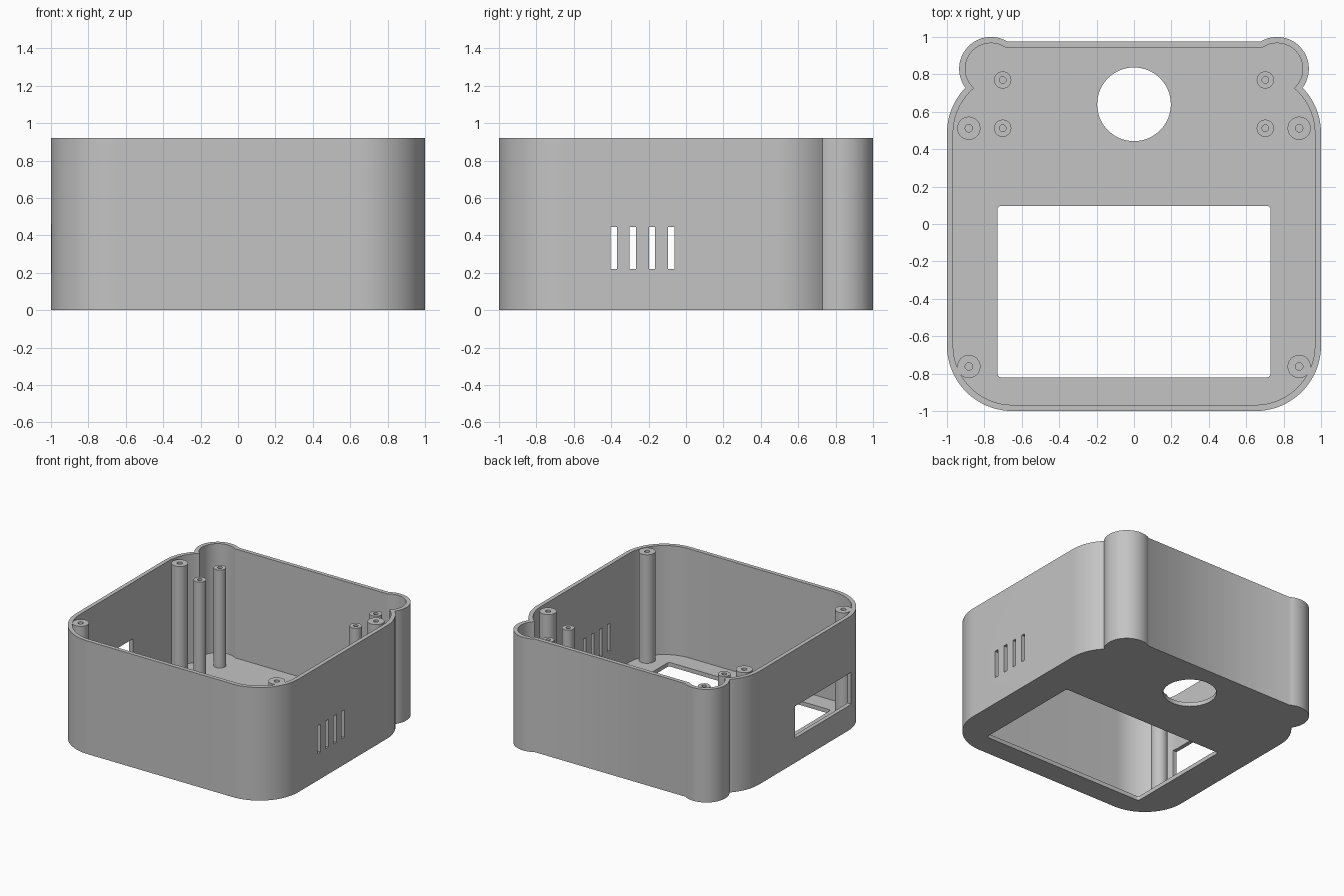
import bpy, bmesh
from math import pi, sin, cos, asin, acos, atan2, hypot

cube = bpy.data.objects.get("Cube")
if cube:
    bpy.data.objects.remove(cube, do_unlink=True)

H = 0.92      # overall height
T = 0.033     # wall and floor thickness

grey = bpy.data.materials.new("light grey plastic")
grey.use_nodes = True
grey.diffuse_color = (0.55, 0.55, 0.55, 1)
grey.node_tree.nodes["Principled BSDF"].inputs["Base Color"].default_value = (0.55, 0.55, 0.55, 1)


def make_object(name, bm):
    bmesh.ops.recalc_face_normals(bm, faces=bm.faces)
    mesh = bpy.data.meshes.new(name)
    bm.to_mesh(mesh)
    bm.free()
    mesh.materials.append(grey)
    obj = bpy.data.objects.new(name, mesh)
    bpy.context.collection.objects.link(obj)
    return obj


def activate(obj):
    bpy.ops.object.select_all(action='DESELECT')
    obj.select_set(True)
    bpy.context.view_layer.objects.active = obj


def smooth(obj):
    activate(obj)
    bpy.ops.object.shade_smooth_by_angle(angle=pi / 6)


def arc(cx, cy, r, a, b, n):
    return [(cx + r * cos(a + (b - a) * i / n), cy + r * sin(a + (b - a) * i / n))
            for i in range(n + 1)]


def outline(inset):
    """Rounded body with a round ear at each back corner, moved inwards."""
    side, front_y, back_y = 0.65, -0.65, 0.485
    ear_x, ear_y = 0.765, 0.83
    R, r = 0.35 - inset, 0.17 - inset
    # Meeting point of the body corner and the ear
    dx, dy = ear_x - side, ear_y - back_y
    d = hypot(dx, dy)
    end = atan2(dy, dx) - acos((d * d + R * R - r * r) / (2 * d * R))
    px, py = side + R * cos(end), back_y + R * sin(end)
    start = atan2(py - ear_y, px - ear_x)
    stop = pi - asin((0.975 - inset - ear_y) / r)
    half = (arc(side, front_y, R, -pi / 2, 0, 20)
            + arc(side, back_y, R, 0, end, 12)
            + arc(ear_x, ear_y, r, start, stop, 28)[1:])
    return half + [(-x, y) for x, y in reversed(half)]


def prism(points, z0, z1, name):
    bm = bmesh.new()
    low = bm.faces.new([bm.verts.new((x, y, z0)) for x, y in points])
    new = bmesh.ops.extrude_face_region(bm, geom=[low])["geom"]
    verts = [v for v in new if isinstance(v, bmesh.types.BMVert)]
    bmesh.ops.translate(bm, verts=verts, vec=(0, 0, z1 - z0))
    return make_object(name, bm)


def rectangle(x0, x1, y0, y1):
    return [(x0, y0), (x1, y0), (x1, y1), (x0, y1)]


# Open tray: outer wall, rim, inner wall and floor
bm = bmesh.new()
rings = []
for inset, z in ((0, 0), (0, H), (T, H), (T, T)):
    rings.append([bm.verts.new((x, y, z)) for x, y in outline(inset)])
for lower, upper in zip(rings, rings[1:]):
    for i in range(len(lower)):
        j = (i + 1) % len(lower)
        bm.faces.new((lower[i], lower[j], upper[j], upper[i]))
bm.faces.new(rings[0])
bm.faces.new(rings[-1])
case = make_object("case_shell", bm)

# Cutters: screen opening, round opening, side window and vent slots
c = 0.02
x1, y0, y1 = 0.73, -0.82, 0.097
screen = (arc(x1 - c, y0 + c, c, -pi / 2, 0, 5) + arc(x1 - c, y1 - c, c, 0, pi / 2, 5)
          + arc(c - x1, y1 - c, c, pi / 2, pi, 5) + arc(c - x1, y0 + c, c, pi, 1.5 * pi, 5))
cutters = [
    prism(screen, -0.1, 0.1, "screen_cutter"),
    prism(arc(0, 0.64, 0.197, 0, 2 * pi, 64)[:-1], -0.1, 0.1, "round_cutter"),
    prism(rectangle(-1.1, -0.93, -0.70, 0.03), 0.20, 0.46, "window_cutter"),
]
for i in range(4):
    y = -0.387 + 0.1027 * i
    cutters.append(prism(rectangle(0.9, 1.1, y - 0.017, y + 0.017), 0.22, 0.445, "vent_cutter"))

for cutter in cutters:
    cutter.hide_render = True
    activate(case)
    mod = case.modifiers.new("cut", 'BOOLEAN')
    mod.operation = 'DIFFERENCE'
    mod.solver = 'EXACT'
    mod.object = cutter
    bpy.ops.object.modifier_apply(modifier=mod.name)
    bpy.data.objects.remove(cutter, do_unlink=True)
smooth(case)


def screw_post(name, x, y, radius, hole, top):
    """Round post with a blind screw hole in its top."""
    bm = bmesh.new()
    n = 32
    profile = ((radius, T / 2), (radius, top), (hole, top), (hole, top - 0.15))
    rings = [[bm.verts.new((px, py, z)) for px, py in arc(x, y, r, 0, 2 * pi, n)[:-1]]
             for r, z in profile]
    for lower, upper in zip(rings, rings[1:]):
        for i in range(n):
            j = (i + 1) % n
            bm.faces.new((lower[i], lower[j], upper[j], upper[i]))
    bm.faces.new(rings[0])
    bm.faces.new(rings[-1])
    smooth(make_object(name, bm))


# Tall lid posts and shorter board posts, mirrored left and right
for label, s in (("left", 1), ("right", -1)):
    screw_post("front_lid_post_" + label, s * 0.883, -0.762, 0.062, 0.02, H - 0.004)
    screw_post("back_lid_post_" + label, s * 0.883, 0.512, 0.062, 0.02, H - 0.004)
    screw_post("front_board_post_" + label, s * 0.702, 0.512, 0.046, 0.018, 0.83)
    screw_post("back_board_post_" + label, s * 0.702, 0.77, 0.046, 0.018, 0.83)
